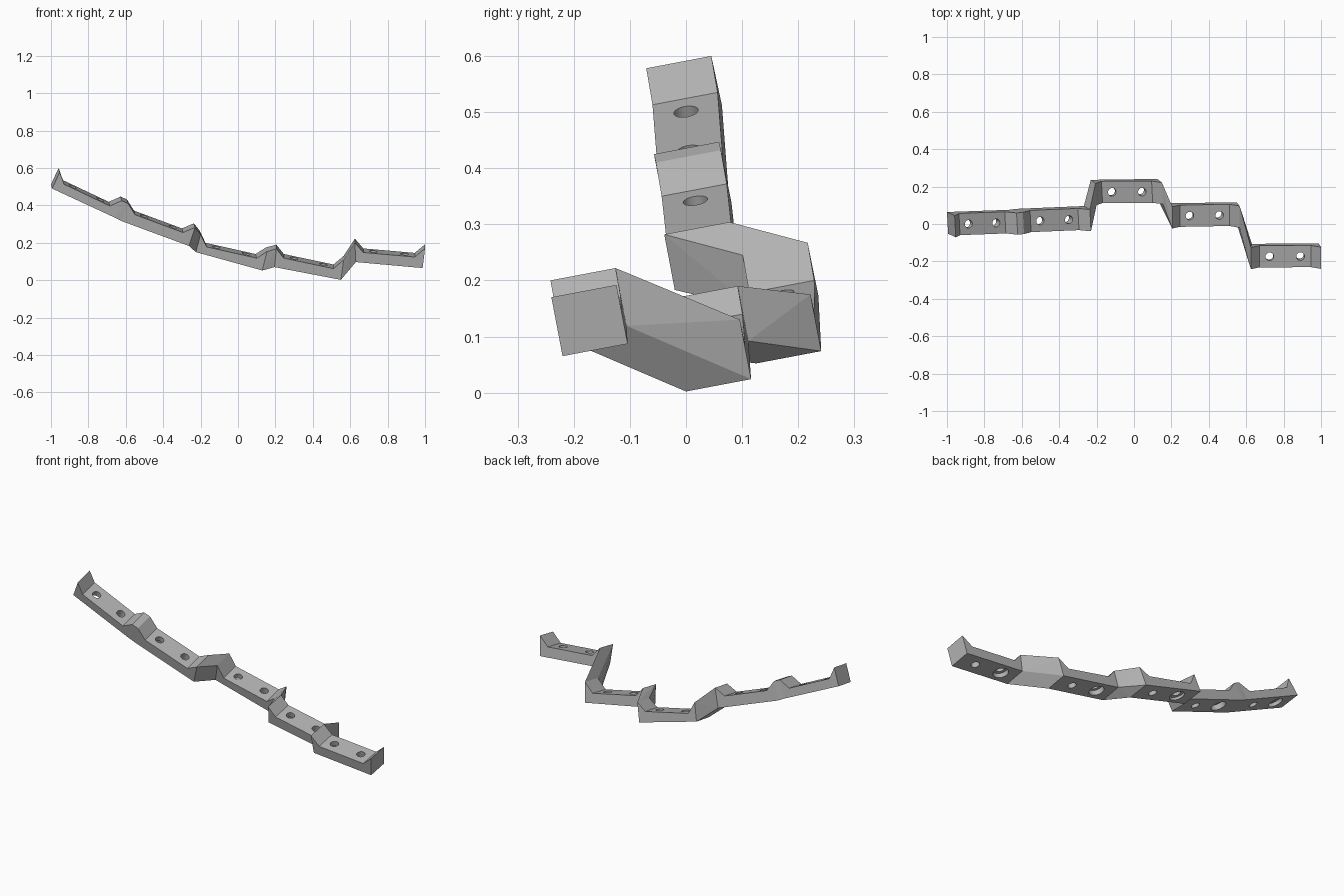
import bpy
import bmesh
from mathutils import Vector, Matrix

cube = bpy.data.objects.get("Cube")
if cube:
    bpy.data.objects.remove(cube, do_unlink=True)

grey = bpy.data.materials.new("plain_grey")
grey.use_nodes = True
grey.diffuse_color = (0.45, 0.45, 0.45, 1)
grey.node_tree.nodes["Principled BSDF"].inputs["Base Color"].default_value = (0.45, 0.45, 0.45, 1)

LEAN = 0.19                 # forward lean of each block's upright
HOLE, POCKET = 0.022, 0.039  # radii

# Front edge of each block: bottom corners (x, y, z); end tops and floor ends (x, z)
BLOCKS = [
    dict(bl=(-.994, -.052, .49), tl=(-.953, .578), fl=(-.93, .513),
         fr=(-.685, .397), tr=(-.622, .425), br=(-.66, -.04, .335), skew=-.006),
    dict(bl=(-.625, -.035, .317), tl=(-.588, .41), fl=(-.55, .35),
         fr=(-.294, .255), tr=(-.23, .282), br=(-.262, -.02, .183), skew=-.006),
    dict(bl=(-.225, .12, .15), tl=(-.2, .245), fl=(-.168, .178),
         fr=(.1, .118), tr=(.155, .153), br=(.13, .125, .052), skew=-.006),
    dict(bl=(.195, -.005, .07), tl=(.205, .168), fl=(.245, .118),
         fr=(.51, .062), tr=(.565, .108), br=(.55, 0, .002), skew=0),
    dict(bl=(.63, -.222, .097), tl=(.625, .2), fl=(.67, .148),
         fr=(.945, .124), tr=(1, .17), br=(.987, -.22, .065), skew=0),
]


def add_object(name, bm):
    bmesh.ops.recalc_face_normals(bm, faces=bm.faces)
    mesh = bpy.data.meshes.new(name)
    bm.to_mesh(mesh)
    bm.free()
    mesh.materials.append(grey)
    obj = bpy.data.objects.new(name, mesh)
    bpy.context.collection.objects.link(obj)
    return obj


def front_points(b):
    """Front outline of a block, leaning forward with height."""
    left, right = Vector(b["bl"]), Vector(b["br"])
    pts = [left]
    for key in ("tl", "fl", "fr", "tr"):
        x, z = b[key]
        t = (x - left.x) / (right.x - left.x)
        base = left.lerp(right, min(max(t, 0), 1))
        pts.append(Vector((x, base.y - LEAN * (z - base.z), z)))
    return pts + [right]


def depth(b):
    return Vector((b["skew"], .116, .022))


def make_block(name, b):
    front = front_points(b)
    bm = bmesh.new()
    f = [bm.verts.new(p) for p in front]
    k = [bm.verts.new(p + depth(b)) for p in front]
    n = len(f)
    bm.faces.new(f)
    bm.faces.new(k[::-1])
    for i in range(n):
        j = (i + 1) % n
        bm.faces.new((f[i], k[i], k[j], f[j]))
    return add_object(name, bm)


def make_cutter(pos, axis, radius, low, high):
    bm = bmesh.new()
    place = Matrix.Translation(pos + axis * (low + high) / 2) @ axis.to_track_quat('Z', 'Y').to_matrix().to_4x4()
    bmesh.ops.create_cone(bm, cap_ends=True, segments=32, radius1=radius,
                          radius2=radius, depth=high - low, matrix=place)
    obj = add_object("hole_cutter", bm)
    obj.hide_render = True
    return obj


def drill(obj, b):
    """Two through holes, the first with a wide pocket underneath."""
    p = front_points(b)
    axis = (p[3] - p[2]).cross(depth(b)).normalized()
    cutters = []
    for t in (.2, .8):
        pos = p[2].lerp(p[3], t) + depth(b) / 2
        cutters.append(make_cutter(pos, axis, HOLE, -.15, .05))
        if t < .5:
            cutters.append(make_cutter(pos, axis, POCKET, -.15, -.03))
    for c in cutters:
        m = obj.modifiers.new("hole", 'BOOLEAN')
        m.operation, m.solver, m.object = 'DIFFERENCE', 'EXACT', c
    bpy.context.view_layer.update()
    graph = bpy.context.evaluated_depsgraph_get()
    mesh = bpy.data.meshes.new_from_object(obj.evaluated_get(graph))
    obj.modifiers.clear()
    obj.data = mesh
    for c in cutters:
        bpy.data.objects.remove(c, do_unlink=True)


def make_connector(name, a, b):
    """Solid joining the right end of one block to the left end of the next."""
    pa, pb = front_points(a), front_points(b)
    bm = bmesh.new()
    for p, d in ((pa[5], depth(a)), (pa[4], depth(a)), (pb[0], depth(b)), (pb[1], depth(b))):
        bm.verts.new(p)
        bm.verts.new(p + d)
    bmesh.ops.convex_hull(bm, input=bm.verts)
    bmesh.ops.dissolve_limit(bm, angle_limit=.02, verts=bm.verts, edges=bm.edges)
    return add_object(name, bm)


# Drilled blocks, then the links between neighbours
for i, block in enumerate(BLOCKS):
    drill(make_block(f"block_{i + 1}", block), block)
for i in range(len(BLOCKS) - 1):
    make_connector(f"connector_{i + 1}", BLOCKS[i], BLOCKS[i + 1])
